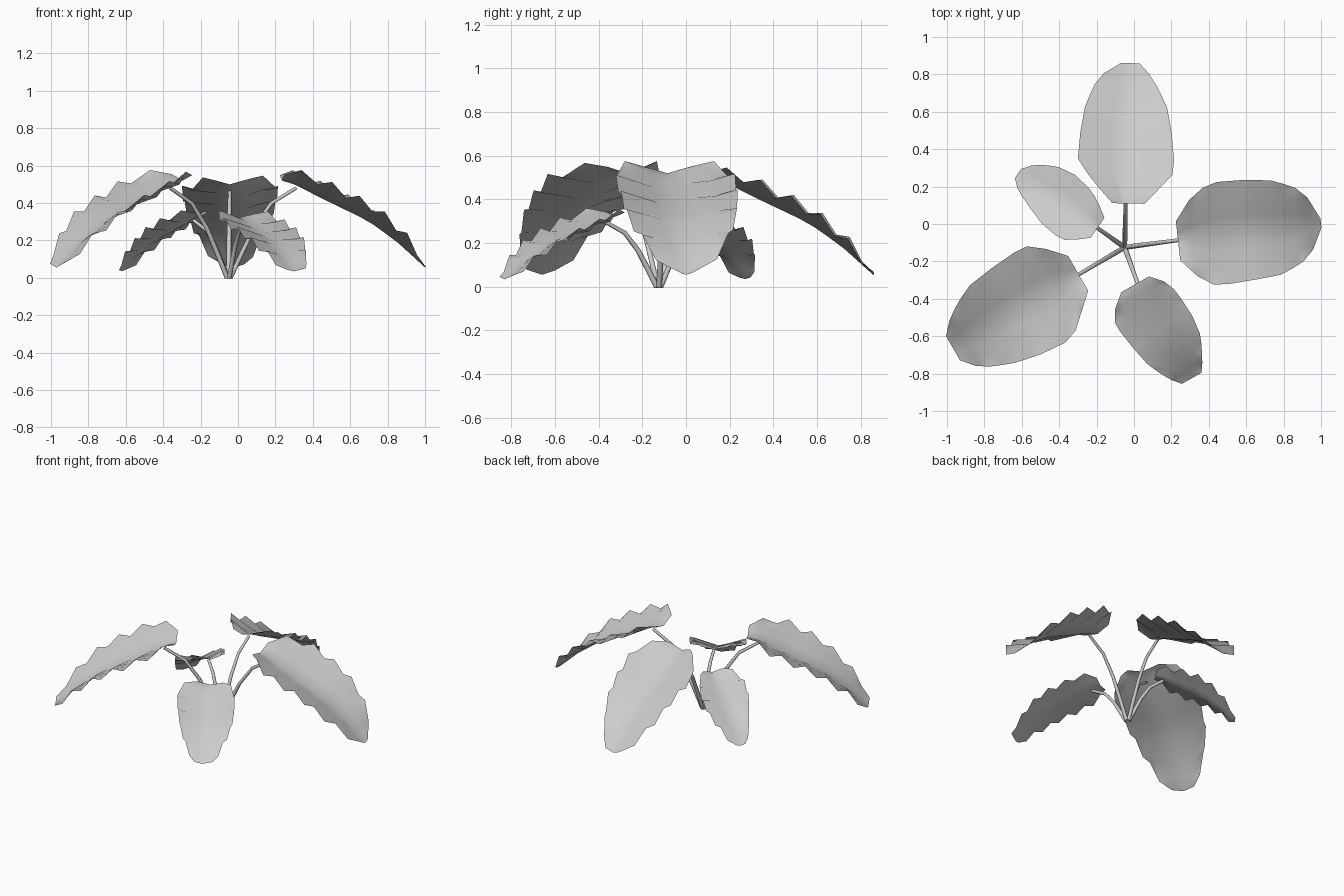
import bpy
from mathutils import Vector

if "Cube" in bpy.data.objects:
    bpy.data.objects.remove(bpy.data.objects["Cube"])

STATIONS = [0, .1, .18, .3, .5, .7, .9, 1]
DROOP_T = [0, .1, .25, .6, .8, 1]
DROOP_Z = [.52, .495, .435, .305, .195, .055]
ROOT = Vector((-.05, -.125, 0))

# name: base (x, y), tip (x, y), left half widths, right half widths, height factor
LEAVES = {
    "back": ((-.045, .11), (-.03, .86), (.07, .14, .19, .26, .25, .225, .16, .04),
             (.1, .17, .245, .255, .24, .21, .13, .06), .96),
    "right": ((.235, -.085), (1, 0), (.10, .20, .255, .285, .28, .26, .19, .03),
              (.11, .20, .255, .265, .257, .245, .17, .02), 1),
    "front_left": ((-.295, -.27), (-.97, -.66), (.10, .17, .24, .28, .268, .235, .17, .08),
                   (.115, .20, .267, .275, .262, .24, .155, .07), 1),
    "front_right": ((.01, -.32), (.30, -.83), (.08, .135, .16, .17, .178, .165, .11, .07),
                    (.09, .16, .20, .20, .182, .157, .10, .05), .62),
    "back_left": ((-.195, -.02), (-.62, .27), (.065, .11, .15, .16, .15, .115, .075, .03),
                  (.065, .10, .125, .148, .166, .15, .095, .03), .64),
}


def interp(xs, ys, x):
    for i in range(len(xs) - 1):
        if x <= xs[i + 1]:
            f = (x - xs[i]) / (xs[i + 1] - xs[i])
            return ys[i] + f * (ys[i + 1] - ys[i])
    return ys[-1]


def make_leaf(name, base, tip, left, right, height, rows=11, half=3):
    # Drooping blade, folded up at the sides, with pleats that grow toward the rim
    p0, axis = Vector(base), Vector(tip) - Vector(base)
    side = Vector((-axis.y, axis.x)).normalized()
    scale = .4 + .6 * height
    verts, faces = [], []
    cols = 2 * half + 1
    for i in range(rows + 1):
        for j in range(-half, half + 1):
            s = j / half
            t = i / rows
            t += .2 * abs(s) * t * (1 - t)
            w = interp(STATIONS, left if s > 0 else right, t) * s
            # even rows are valleys, odd rows ridges; base and tip stay plain
            pleat = 0 if i in (0, rows) else (.024 if i % 2 else -.024) * abs(s) * scale
            p = p0 + axis * t + side * w
            z = interp(DROOP_T, DROOP_Z, t) * height + .29 * abs(w) * scale + pleat
            verts.append((p.x, p.y, z))
    for i in range(rows):
        for j in range(cols - 1):
            a = i * cols + j
            faces.append((a, a + cols, a + cols + 1, a + 1))
    mesh = bpy.data.meshes.new(name + "_leaf")
    mesh.from_pydata(verts, [], faces)
    mesh.shade_smooth()
    bpy.context.collection.objects.link(bpy.data.objects.new(name + "_leaf", mesh))


def make_stem(name, base, tip, height):
    # Tube bending outward from the shared root to the leaf underside
    end = Vector(base).lerp(Vector(tip), .1).to_3d()
    end.z = .48 * height
    reach = end - ROOT
    start = ROOT + Vector((reach.x, reach.y, 0)).normalized() * .01
    curve = bpy.data.curves.new(name + "_stem", 'CURVE')
    curve.dimensions = '3D'
    curve.bevel_depth = .012
    curve.bevel_resolution = 1
    curve.use_fill_caps = True
    path = [(0, 0, 1.1), (.17, .27, 1.1), (.36, .56, 1), (.62, .83, .9), (1, 1, .8)]
    spline = curve.splines.new('POLY')
    spline.points.add(len(path) - 1)
    for pt, (f, h, r) in zip(spline.points, path):
        p = start.lerp(end, f)
        pt.co = (p.x, p.y, end.z * h, 1)
        pt.radius = r
    spline.use_smooth = True
    bpy.context.collection.objects.link(bpy.data.objects.new(name + "_stem", curve))


for name, (base, tip, left, right, height) in LEAVES.items():
    make_leaf(name, base, tip, left, right, height)
    make_stem(name, base, tip, height)
